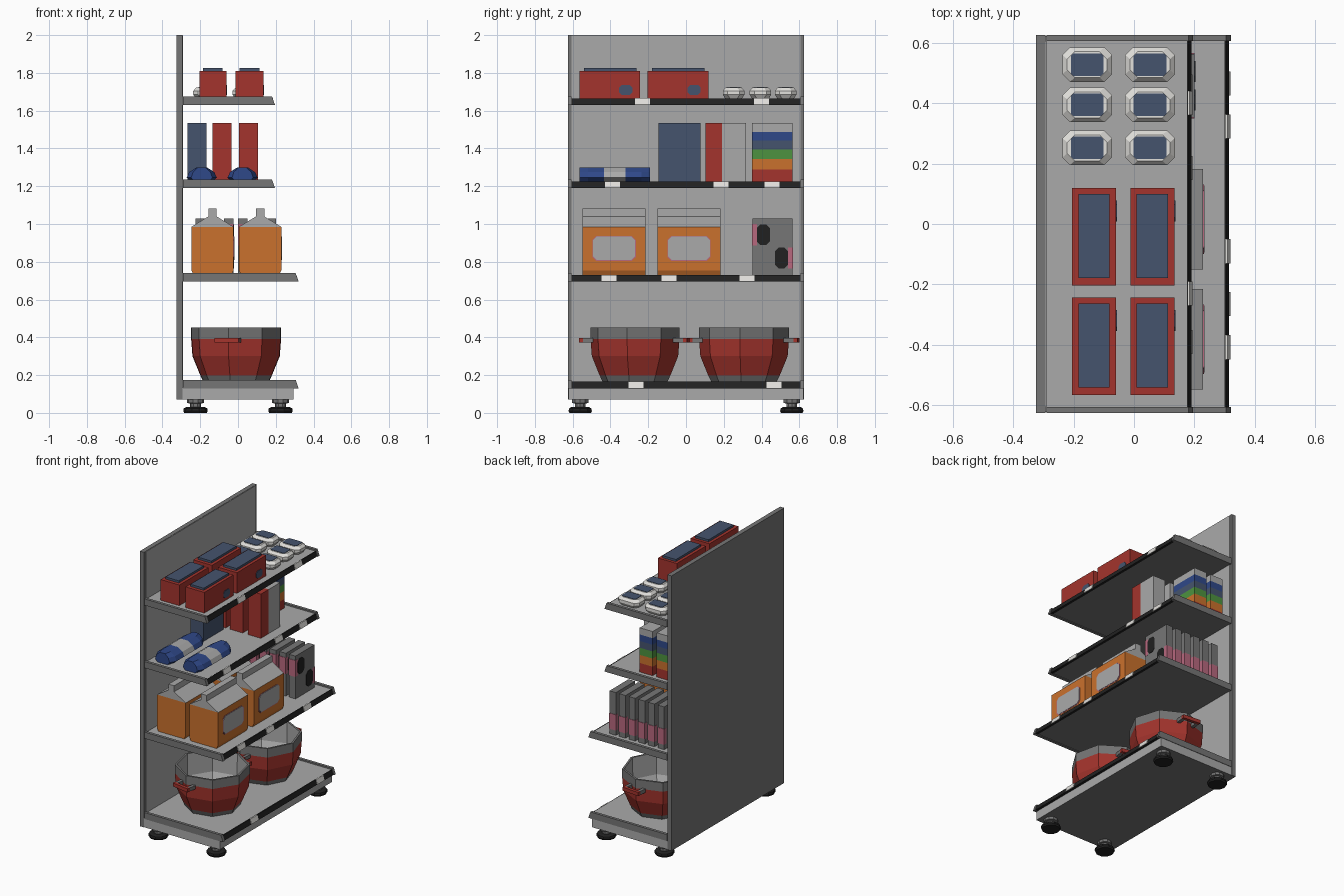
import bpy, bmesh, math
from mathutils import Vector

if "Cube" in bpy.data.objects:
    bpy.data.objects.remove(bpy.data.objects["Cube"])

COL = {
    "light grey": (0.40, 0.40, 0.40), "dark grey": (0.18, 0.18, 0.18),
    "black": (0.015, 0.015, 0.015), "white": (0.76, 0.75, 0.72),
    "red": (0.37, 0.034, 0.026), "orange": (0.59, 0.165, 0.026),
    "slate blue": (0.06, 0.088, 0.155), "blue": (0.028, 0.065, 0.25),
    "green": (0.075, 0.29, 0.05), "pink": (0.48, 0.14, 0.21),
}
MATS = {}
for n, c in COL.items():
    m = bpy.data.materials.new(n)
    m.diffuse_color = (*c, 1)
    m.use_nodes = True
    m.node_tree.nodes["Principled BSDF"].inputs["Base Color"].default_value = m.diffuse_color
    MATS[n] = m


def finish(name, bm, mat):
    """mat is a colour name or a rule (face centre, normal) -> colour name"""
    bmesh.ops.recalc_face_normals(bm, faces=bm.faces)
    names = []
    for f in bm.faces:
        c = mat if isinstance(mat, str) else mat(f.calc_center_median(), f.normal)
        if c not in names:
            names.append(c)
        f.material_index = names.index(c)
    me = bpy.data.meshes.new(name)
    bm.to_mesh(me)
    bm.free()
    for c in names:
        me.materials.append(MATS[c])
    ob = bpy.data.objects.new(name, me)
    bpy.context.collection.objects.link(ob)
    return ob


def loft(name, rings, mat, caps=True):
    bm = bmesh.new()
    vs = [[bm.verts.new(p) for p in r] for r in rings]
    k = len(vs[0])
    for a, b in zip(vs, vs[1:]):
        for i in range(k):
            bm.faces.new((a[i], a[(i + 1) % k], b[(i + 1) % k], b[i]))
    if caps:
        bm.faces.new(vs[0])
        bm.faces.new(vs[-1])
    return finish(name, bm, mat)


def prism_y(name, pts, y0, y1, mat):
    return loft(name, [[(x, y, z) for x, z in pts] for y in (y0, y1)], mat)


def box(name, x0, x1, y0, y1, z0, z1, mat):
    return prism_y(name, [(x0, z0), (x1, z0), (x1, z1), (x0, z1)], y0, y1, mat)


def cut_rect(w, d, c):
    """Rectangle outline with cut corners, half sizes w, d"""
    return [(w - c, -d), (w, -d + c), (w, d - c), (w - c, d),
            (-w + c, d), (-w, d - c), (-w, -d + c), (-w + c, -d)]


def plate_x(name, x, y, z, w, h, c, mat, t=0.005):
    pts = cut_rect(w, h, c)
    return loft(name, [[(xx, y + a, z + b) for a, b in pts] for xx in (x, x + t)], mat)


def lathe(name, cx, cy, prof, n, rot, mat):
    rings = [[(cx + r * math.cos(rot + i * math.tau / n), cy + r * math.sin(rot + i * math.tau / n), z)
              for i in range(n)] for r, z in prof]
    return loft(name, rings, mat)


# back panel with darker frame
box("back_panel", -0.325, -0.293, -0.625, 0.625, 0.07, 2.0, "dark grey")
box("back_panel_face", -0.293, -0.29, -0.605, 0.605, 0.07, 1.998, "light grey")

# base and feet
box("base", -0.293, 0.295, -0.622, 0.622, 0.07, 0.135,
    lambda c, n: "dark grey" if n.z < -0.5 else "light grey")
for fx in (-0.225, 0.225):
    for fy in (-0.56, 0.56):
        lathe("foot_pad", fx, fy, [(0.06, 0), (0.065, 0.01), (0.062, 0.024), (0.05, 0.03)], 10, 0, "black")
        lathe("foot_stem", fx, fy, [(0.03, 0.03), (0.03, 0.05), (0.045, 0.052), (0.045, 0.07)], 10, 0, "dark grey")

# shelves: bottom z, front edge x, label centres
SHELVES = [(0.13, 0.305, (-0.265, 0.465)), (0.695, 0.305, (-0.408, -0.09, 0.323)),
           (1.19, 0.18, (-0.39, 0.185, 0.455)), (1.63, 0.18, (-0.23, 0.4))]
for zb, xf, labels in SHELVES:
    zt = zb + 0.035
    box("shelf", -0.29, xf - 0.005, -0.605, 0.605, zb + 0.004, zt,
        lambda c, n: "light grey" if n.z > 0.5 else "dark grey")
    for s in (-1, 1):
        prism_y("shelf_end_trim", [(-0.29, zb), (xf + 0.016, zb), (xf, zt + 0.01), (-0.29, zt + 0.01)],
                s * 0.605, s * 0.625, "dark grey")
    prism_y("price_rail", [(xf - 0.008, zb), (xf + 0.01, zb), (xf, zt), (xf - 0.008, zt)],
            -0.605, 0.605, "black")
    for y in labels:
        prism_y("price_label", [(xf + 0.008, zb + 0.002), (xf + 0.014, zb + 0.002), (xf + 0.004, zt + 0.001),
                                (xf - 0.002, zt + 0.001)], y - 0.04, y + 0.04, "white")


# bottom shelf: cooking pots
def pot_rule(c, n):
    if math.hypot(c.x + 0.01, c.y - pot_y) < 0.01 and c.z > 0.2:
        return "light grey"
    if n.dot(Vector((c.x + 0.01, c.y - pot_y, 0))) < -0.01:
        return "light grey"
    return "red" if 0.2 < c.z < 0.39 else "dark grey"


for pot_y, rot in ((-0.27, math.radians(-10)), (0.307, math.radians(-5))):
    lathe("pot", -0.01, pot_y, [(0.175, 0.167), (0.19, 0.198), (0.232, 0.3), (0.239, 0.39), (0.239, 0.452),
                                (0.225, 0.452), (0.222, 0.3), (0.17, 0.205)], 8, rot, pot_rule)
    for s in (-1, 1):
        a = rot + s * math.pi / 2
        u = Vector((math.cos(a), math.sin(a), 0))
        t = Vector((-u.y, u.x, 0))
        o = Vector((-0.01, pot_y, 0))

        def hbox(name, r0, r1, t0, t1, mat):
            loft(name, [[o + u * r + t * w + Vector((0, 0, z)) for r, w in
                         ((r0, t0), (r1, t0), (r1, t1), (r0, t1))] for z in (0.372, 0.397)], mat)
        hbox("pot_handle_bar", 0.268, 0.29, -0.065, 0.065, "red")
        hbox("pot_handle_stub", 0.215, 0.27, -0.065, -0.042, "dark grey")
        hbox("pot_handle_stub", 0.215, 0.27, 0.042, 0.065, "dark grey")

# second shelf: gable-top bags with label
for cx in (-0.135, 0.117):
    for cy in (-0.381, 0.016):
        y0, y1 = cy - 0.166, cy + 0.166
        prism_y("bag_body", [(cx - 0.1, 0.73), (cx + 0.1, 0.73), (cx + 0.112, 0.755), (cx + 0.112, 0.985),
                             (cx - 0.112, 0.985), (cx - 0.112, 0.755)], y0, y1, "orange")
        prism_y("bag_top", [(cx - 0.112, 0.985), (cx + 0.112, 0.985), (cx + 0.022, 1.04), (cx + 0.022, 1.082),
                            (cx - 0.022, 1.082), (cx - 0.022, 1.04)], y0, y1, "light grey")
        plate_x("bag_label_border", cx + 0.111, cy, 0.87, 0.115, 0.066, 0.02, "pink", 0.003)
        plate_x("bag_label", cx + 0.111, cy, 0.871, 0.111, 0.062, 0.02, "light grey")

# second shelf: row of slim cases
for i in range(6):
    x1 = 0.2 - i * 0.075
    x0 = x1 - 0.05
    box("case", x0, x1, 0.352, 0.563, 0.73, 1.03, "dark grey")
    box("case_upper_patch", x0 - 0.001, x1 + 0.001, 0.349, 0.377, 0.885, 1.0, "pink")
    box("case_lower_patch", x0 - 0.001, x1 + 0.001, 0.54, 0.566, 0.765, 0.875, "pink")
    plate_x("case_upper_mark", x1, 0.41, 0.943, 0.035, 0.055, 0.02, "black", 0.003)
    plate_x("case_lower_mark", x1, 0.505, 0.82, 0.035, 0.055, 0.02, "black", 0.003)

# third shelf: soft packs with a band
for cx in (-0.192, 0.024):
    sec = [(-0.08, 1.245), (-0.055, 1.225), (0.055, 1.225), (0.08, 1.245),
           (0.066, 1.275), (0.03, 1.298), (-0.03, 1.298), (-0.066, 1.275)]
    rings = [[(cx + x * k, y, z) for x, z in sec] for y, k in
             ((-0.565, 0.7), (-0.52, 1), (-0.435, 1), (-0.32, 1), (-0.235, 1), (-0.19, 0.7))]
    loft("soft_pack", rings, lambda c, n: "light grey" if -0.43 < c.y < -0.33 else "blue")

# third shelf: upright boxes
XS = ((-0.267, -0.167), (-0.135, -0.035), (0.005, 0.105))
box("slate_box", *XS[0], -0.145, 0.077, 1.225, 1.535, "slate blue")
for xs in XS:
    box("carton_red_part", *xs, 0.103, 0.19, 1.225, 1.535, "red")
    box("carton_grey_part", *xs, 0.19, 0.317, 1.225, 1.535, "light grey")
BANDS = [("red", 1.225), ("orange", 1.288), ("green", 1.345), ("slate blue", 1.395),
         ("blue", 1.442), ("light grey", 1.488), ("", 1.535)]
for xs in XS[:2]:
    for (c, z0), (_, z1) in zip(BANDS, BANDS[1:]):
        box("striped_box_band", *xs, 0.35, 0.563, z0, z1, c)

# top shelf: red boxes with lid and badge
for x0, x1 in ((-0.205, -0.06), (-0.012, 0.134)):
    for y0, y1 in ((-0.565, -0.243), (-0.203, 0.119)):
        box("red_box", x0, x1, y0, y1, 1.665, 1.81, "red")
        box("red_box_lid", x0 + 0.021, x1 - 0.021, y0 + 0.024, y1 - 0.02, 1.81, 1.825, "slate blue")
        plate_x("red_box_badge", x1, (y0 + y1) / 2 + 0.085, 1.71, 0.035, 0.026, 0.014, "slate blue", 0.003)

# top shelf: small trays with film window
for cx in (-0.155, 0.053):
    for cy in (0.5275, 0.394, 0.252):
        rings = [[(cx + x, cy + y, z) for x, y in cut_rect(w, d, 0.025)] for w, d, z in
                 ((0.068, 0.045, 1.665), (0.082, 0.057, 1.685), (0.082, 0.057, 1.705), (0.066, 0.043, 1.722))]
        loft("tray", rings, "white")
        loft("tray_window", [[(cx + x, cy + y, z) for x, y in cut_rect(0.054, 0.037, 0.008)]
                             for z in (1.72, 1.725)], "slate blue")
